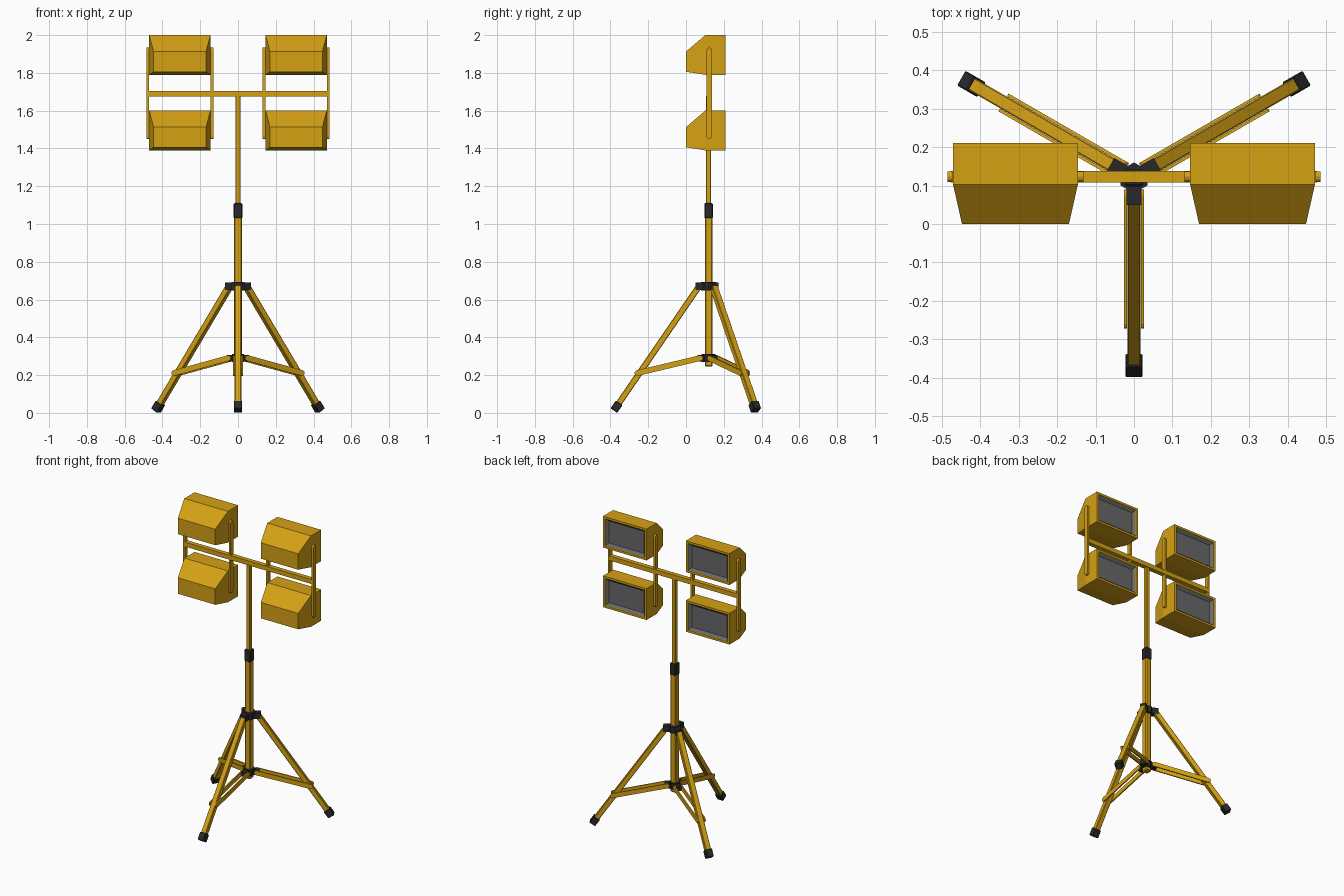
import bpy, bmesh, math
from mathutils import Vector, Matrix

if "Cube" in bpy.data.objects:
    bpy.data.objects.remove(bpy.data.objects["Cube"])

CY = 0.12  # mast axis in y


def material(name, rgb):
    m = bpy.data.materials.new(name)
    m.diffuse_color = (*rgb, 1)
    m.use_nodes = True
    m.node_tree.nodes["Principled BSDF"].inputs["Base Color"].default_value = m.diffuse_color
    return m


YELLOW = material("amber yellow paint", (0.66, 0.355, 0.007))
BLACK = material("black plastic", (0.022, 0.022, 0.024))
GREY = material("grey glass", (0.14, 0.14, 0.145))


def finish(name, bm, mats):
    bmesh.ops.recalc_face_normals(bm, faces=bm.faces)
    me = bpy.data.meshes.new(name)
    bm.to_mesh(me)
    bm.free()
    for m in mats:
        me.materials.append(m)
    ob = bpy.data.objects.new(name, me)
    bpy.context.collection.objects.link(ob)
    return ob


def add_bevel(ob, width):
    b = ob.modifiers.new("bevel", 'BEVEL')
    b.width = width
    b.segments = 1


def box(name, lo, hi, mat, bevel=0):
    lo, hi = Vector(lo), Vector(hi)
    bm = bmesh.new()
    bmesh.ops.create_cube(bm, size=1, matrix=Matrix.Translation((lo + hi) / 2)
                          @ Matrix.Diagonal((*(hi - lo), 1)))
    ob = finish(name, bm, [mat])
    if bevel:
        add_bevel(ob, bevel)
    return ob


def bar(name, a, b, width, thick, side, mat, round_ends=False, bevel=0):
    """Bar from a to b; width is measured along the side vector."""
    a, b, side = Vector(a), Vector(b), Vector(side).normalized()
    d = (b - a).normalized()
    up = side.cross(d).normalized()
    h = thick / 2
    if round_ends:
        arc = [math.pi * i / 6 for i in range(7)]
        prof = [b + h * (d * math.sin(t) + up * math.cos(t)) for t in arc]
        prof += [a - h * (d * math.sin(t) + up * math.cos(t)) for t in arc]
    else:
        prof = [b + up * h, b - up * h, a - up * h, a + up * h]
    bm = bmesh.new()
    f = bm.faces.new([bm.verts.new(p - side * width / 2) for p in prof])
    r = bmesh.ops.extrude_face_region(bm, geom=[f])
    bmesh.ops.translate(bm, vec=side * width,
                        verts=[v for v in r["geom"] if isinstance(v, bmesh.types.BMVert)])
    ob = finish(name, bm, [mat])
    if bevel:
        add_bevel(ob, bevel)
    return ob


def lamp(name, cx, z0):
    """Floodlight housing, tapered to the front, recessed glass at the back."""
    bm = bmesh.new()
    rings = []
    for y, hw, zb, zt in ((0.0, 0.139, 0.016, 0.123), (0.102, 0.162, 0, 0.21),
                          (0.21, 0.162, 0, 0.21)):
        rings.append([bm.verts.new((cx + sx * hw, y, z0 + z))
                      for sx, z in ((-1, zb), (1, zb), (1, zt), (-1, zt))])
    for r0, r1 in zip(rings, rings[1:]):
        for i in range(4):
            j = (i + 1) % 4
            bm.faces.new((r0[i], r0[j], r1[j], r1[i]))
    bm.faces.new(rings[0])
    back = bm.faces.new(rings[-1])
    bmesh.ops.recalc_face_normals(bm, faces=bm.faces)
    # frame, lip, then sloped glass border and flat glass
    bmesh.ops.inset_individual(bm, faces=[back], thickness=0.02)
    bmesh.ops.inset_individual(bm, faces=[back], thickness=0.002, depth=-0.006)
    r = bmesh.ops.inset_individual(bm, faces=[back], thickness=0.022, depth=-0.014)
    for f in list(r["faces"]) + [back]:
        f.material_index = 1
    return finish(name, bm, [YELLOW, GREY])


# Mast
box("lower_mast", (-0.02, CY - 0.02, 0.245), (0.02, CY + 0.02, 1.04), YELLOW, 0.005)
box("mast_collar", (-0.023, CY - 0.023, 1.03), (0.023, CY + 0.023, 1.11), BLACK, 0.005)
box("upper_mast", (-0.0135, CY - 0.0135, 1.1), (0.0135, CY + 0.0135, 1.68), YELLOW, 0.003)

# Crossbar, uprights and lamps
box("crossbar", (-0.475, CY - 0.012, 1.675), (0.475, CY + 0.018, 1.705), YELLOW)
for s, side in ((-1, "left"), (1, "right")):
    for x, pos in ((0.138, "inner"), (0.478, "outer")):
        bar(f"{side}_{pos}_upright", (s * x, CY + 0.003, 1.463), (s * x, CY + 0.003, 1.92),
            0.014, 0.028, (1, 0, 0), YELLOW, True)
    for z0, level in ((1.79, "upper"), (1.39, "lower")):
        lamp(f"{side}_{level}_lamp", s * 0.308, z0)


# Hub cores
def hub_core(name, z0, z1, rad):
    bm = bmesh.new()
    bmesh.ops.create_cone(bm, cap_ends=True, segments=6, radius1=rad, radius2=rad,
                          depth=z1 - z0, matrix=Matrix.Translation((0, CY, (z0 + z1) / 2)))
    finish(name, bm, [BLACK])


hub_core("upper_hub", 0.648, 0.693, 0.04)
hub_core("lower_hub", 0.27, 0.312, 0.037)

# Three legs with feet, hub arms and paired struts
for ang, n in ((-90, "front"), (30, "right"), (150, "left")):
    t = math.radians(ang)
    out = Vector((math.cos(t), math.sin(t), 0))
    side = Vector((-out.y, out.x, 0))

    def P(r, z, o=0):
        return Vector((0, CY, z)) + out * r + side * o

    top, end = P(0.05, 0.672), P(0.502, 0.012)
    d = (end - top).normalized()
    bar(n + "_leg", top, end - d * 0.01, 0.035, 0.032, side, YELLOW, bevel=0.003)
    bar(n + "_foot", end - d * 0.05, end, 0.044, 0.043, side, BLACK, bevel=0.003)
    bar(n + "_upper_hub_arm", P(0.0, 0.67), P(0.07, 0.67), 0.038, 0.04, side, BLACK)
    bar(n + "_lower_hub_arm", P(0.0, 0.29), P(0.06, 0.288), 0.036, 0.034, side, BLACK)
    for o, k in ((-0.0225, "a"), (0.0225, "b")):
        bar(f"{n}_strut_{k}", P(0.045, 0.29, o), P(0.377, 0.211, o), 0.008, 0.03,
            side, YELLOW, True)
